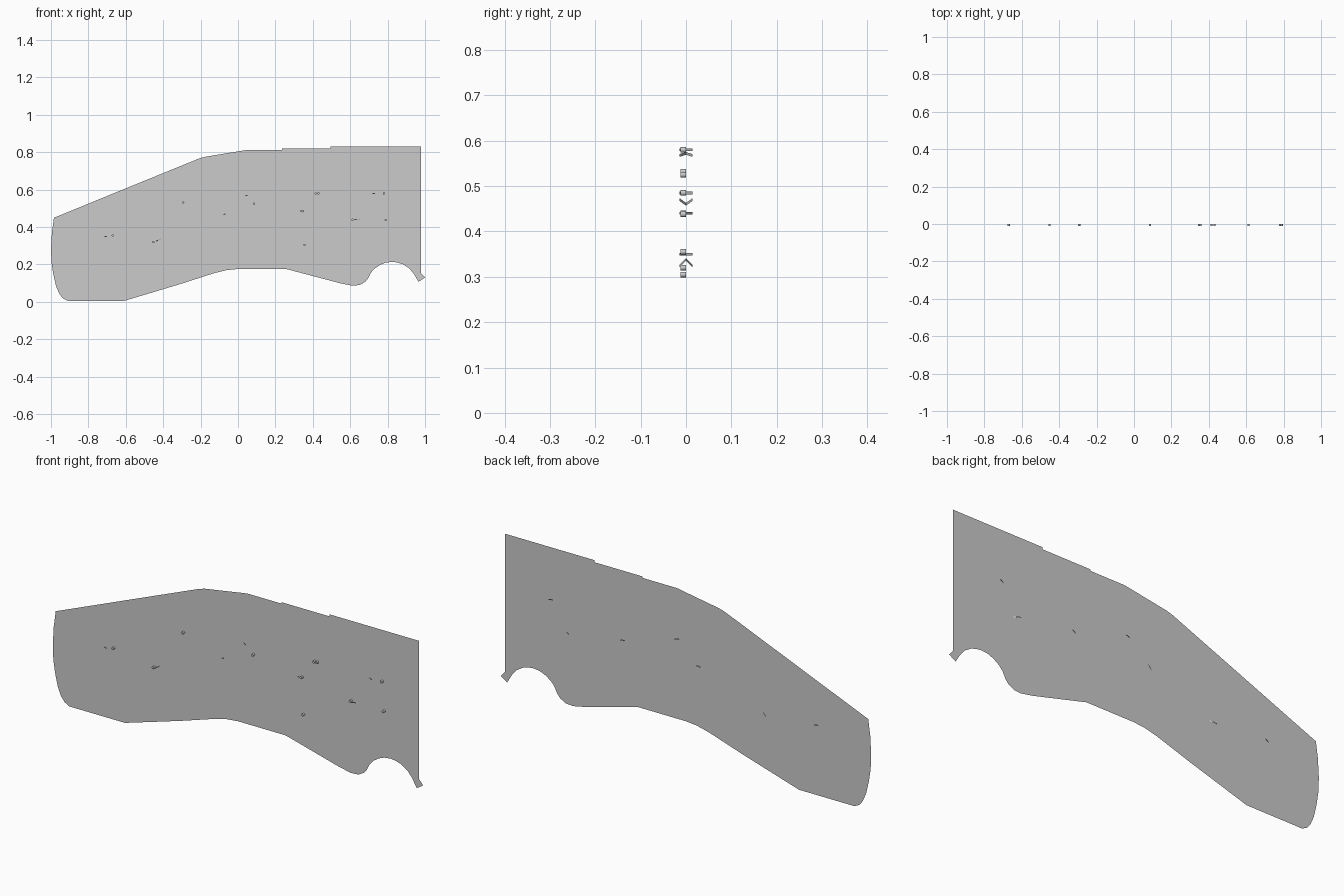
import bpy, bmesh, math
from mathutils import Matrix, Vector

if "Cube" in bpy.data.objects:
    bpy.data.objects.remove(bpy.data.objects["Cube"])

def finish(bm, name):
    me = bpy.data.meshes.new(name)
    bm.to_mesh(me)
    bm.free()
    ob = bpy.data.objects.new(name, me)
    bpy.context.collection.objects.link(ob)
    return ob

# Flat panel outline (x, z), clockwise from the upper left corner
outline = [
    (-.984, .45), (-.60, .607), (-.21, .766), (-.18, .775), (.05, .813),
    (.235, .813), (.235, .82), (.495, .82), (.495, .83), (.978, .83),
    (.978, .155), (1.0, .13), (.965, .108), (.94, .15), (.915, .18), (.88, .202),
    (.85, .211), (.823, .214), (.79, .21), (.76, .198), (.73, .178), (.71, .155),
    (.695, .125), (.68, .107), (.65, .09), (.61, .087), (.545, .10),
    (.257, .176), (0, .176), (-.06, .17), (-.123, .155), (-.31, .095),
    (-.61, .005), (-.91, .005), (-.935, .018), (-.955, .042), (-.973, .085),
    (-.988, .15), (-.997, .21), (-1.0, .28), (-.995, .37)]
bm = bmesh.new()
face = bm.faces.new([bm.verts.new((x, 0, z)) for x, z in outline])
face.normal_update()
if face.normal.y > 0:
    face.normal_flip()
bmesh.ops.triangulate(bm, faces=[face])
finish(bm, "panel")

# Short round pegs on the front
pegs = [(-.67, .355), (-.452, .32), (-.293, .532), (.085, .525), (.347, .485),
        (.355, .305), (.415, .58), (.43, .58), (.612, .44), (.78, .58), (.79, .438)]
for i, (x, z) in enumerate(pegs):
    bm = bmesh.new()
    m = Matrix.Translation((x, -.006, z)) @ Matrix.Rotation(math.pi / 2, 4, 'X')
    bmesh.ops.create_cone(bm, cap_ends=True, segments=12, radius1=.006,
                          radius2=.006, depth=.012, matrix=m)
    ob = finish(bm, f"peg_{i + 1}")
    for p in ob.data.polygons:
        p.use_smooth = len(p.vertices) == 4

# Small split tabs opening to both sides: x, z, direction, tilt in degrees
tabs = [(-.73, .35, 1, 0), (-.412, .338, -1, 28), (-.095, .46, 1, 20),
        (.022, .572, 1, -8), (.315, .485, 1, 0), (.652, .44, -1, 0), (.703, .58, 1, 0)]
for i, (x, z, d, tilt) in enumerate(tabs):
    bm = bmesh.new()
    a = math.radians(tilt)
    along = Vector((math.cos(a), 0, math.sin(a))) * d * .03
    base = Vector((x, 0, z))
    h = Vector((0, 0, .003))
    apex = [bm.verts.new(base - h), bm.verts.new(base + h)]
    for side in (-1, 1):
        tip = base + along + Vector((0, side * .014, 0))
        bm.faces.new([apex[0], bm.verts.new(tip - h), bm.verts.new(tip + h), apex[1]])
    finish(bm, f"tab_{i + 1}")
